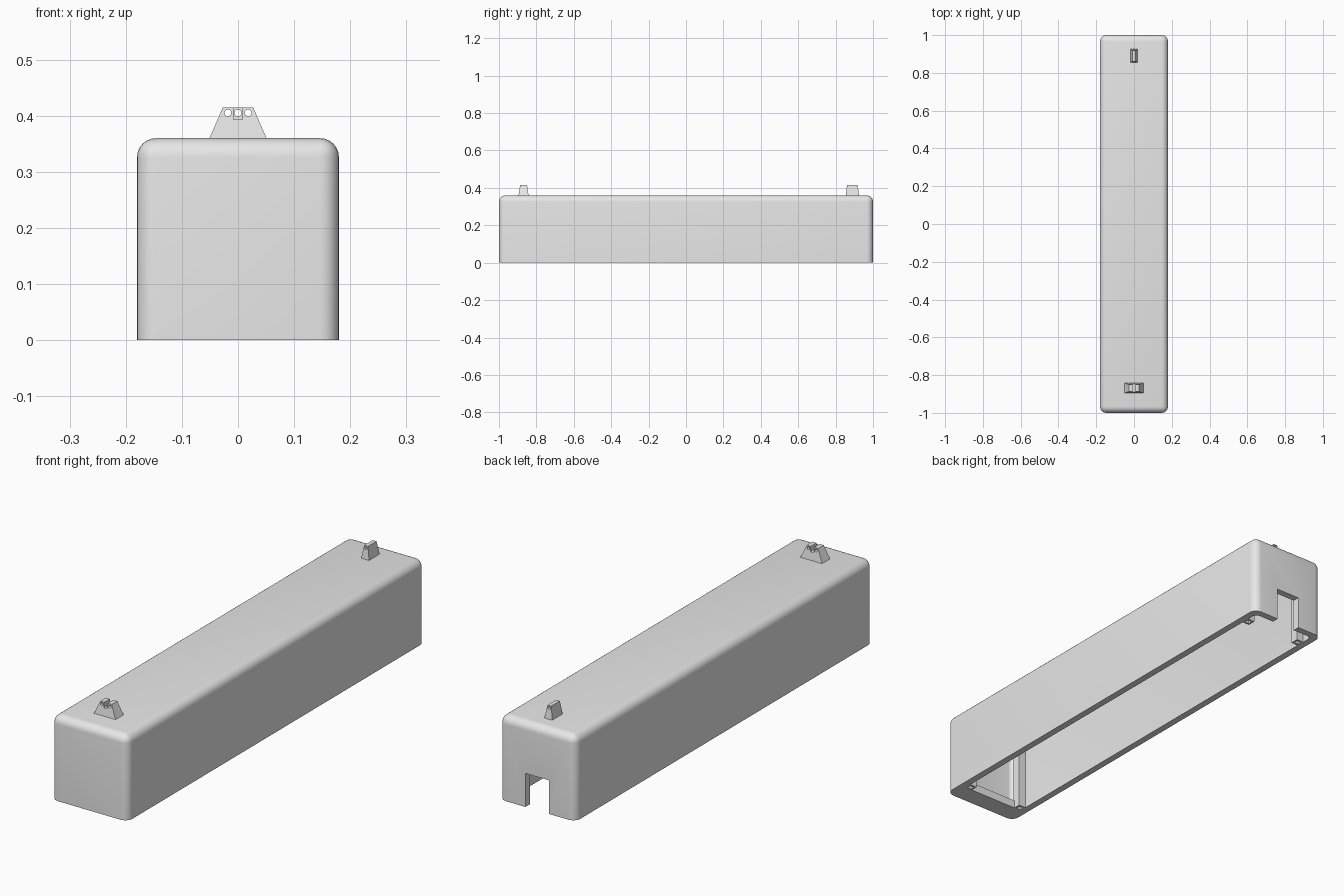
import bpy, bmesh, math

if "Cube" in bpy.data.objects:
    bpy.data.objects.remove(bpy.data.objects["Cube"])

grey = bpy.data.materials.new("plain_grey")
grey.diffuse_color = (0.8, 0.8, 0.8, 1)
grey.use_nodes = True
grey.node_tree.nodes["Principled BSDF"].inputs["Base Color"].default_value = grey.diffuse_color


def finish(bm, name):
    bmesh.ops.recalc_face_normals(bm, faces=bm.faces)
    me = bpy.data.meshes.new(name)
    bm.to_mesh(me)
    bm.free()
    me.materials.append(grey)
    ob = bpy.data.objects.new(name, me)
    bpy.context.collection.objects.link(ob)
    return ob


def block(name, x, y, z, top_x=None, top_y=None, round_r=0):
    """Box from (min, max) ranges, optional tapered top, rounding all but the bottom rim."""
    bm = bmesh.new()
    bmesh.ops.create_cube(bm, size=1)
    for v in bm.verts:
        up = v.co.z > 0
        rx = top_x if up and top_x else x
        ry = top_y if up and top_y else y
        v.co = (rx[v.co.x > 0], ry[v.co.y > 0], z[up])
    if round_r:
        edges = [e for e in bm.edges if max(v.co.z for v in e.verts) > z[0] + 1e-4]
        bmesh.ops.bevel(bm, geom=edges, offset=round_r, segments=6, profile=0.5, affect='EDGES')
    return finish(bm, name)


def rod(x, y, z, r, depth):
    """Cylinder along y, used for drilling."""
    bm = bmesh.new()
    bmesh.ops.create_cone(bm, cap_ends=True, segments=24, radius1=r, radius2=r, depth=depth)
    for v in bm.verts:
        v.co = (x + v.co.x, y + v.co.z, z + v.co.y)
    return finish(bm, "drill")


def cut(ob, cutter):
    mod = ob.modifiers.new("cut", 'BOOLEAN')
    mod.operation = 'DIFFERENCE'
    mod.solver = 'EXACT'
    mod.object = cutter
    bpy.ops.object.select_all(action='DESELECT')
    bpy.context.view_layer.objects.active = ob
    ob.select_set(True)
    bpy.ops.object.modifier_apply(modifier=mod.name)
    bpy.data.objects.remove(cutter, do_unlink=True)


# Hollow rounded cover, open underneath, with a doorway in the back wall
shell = block("cover_shell", (-0.18, 0.18), (-1, 1), (0, 0.36), round_r=0.034)
cut(shell, block("cavity", (-0.15, 0.15), (-0.97, 0.97), (-0.05, 0.33), round_r=0.02))
cut(shell, block("doorway", (-0.056, 0.056), (0.9, 1.1), (-0.05, 0.143)))
bpy.ops.object.shade_smooth_by_angle(angle=math.radians(30))

# Ledge along the inside of the front wall
block("front_ledge", (-0.15, 0.15), (-0.97, -0.915), (0, 0.035))

# Corner posts with square sockets
for sx in (-1, 1):
    for sy in (-1, 1):
        cx, cy = sx * 0.134, sy * 0.902
        post = block("corner_post", (cx - 0.018, cx + 0.018), (cy - 0.018, cy + 0.018), (0, 0.335))
        cut(post, block("socket", (cx - 0.01, cx + 0.01), (cy - 0.01, cy + 0.01), (-0.05, 0.06)))

# Wide front bracket: tapered, slotted in the middle, two drilled holes
wide = block("front_bracket", (-0.053, 0.053), (-0.896, -0.841), (0.355, 0.415),
             (-0.027, 0.027), (-0.887, -0.85))
cut(wide, block("slot", (-0.008, 0.008), (-0.95, -0.8), (0.393, 0.45)))
for x in (-0.018, 0.018):
    cut(wide, rod(x, -0.868, 0.405, 0.006, 0.2))

# Narrow rear bracket with one drilled hole
narrow = block("rear_bracket", (-0.019, 0.019), (0.854, 0.926), (0.355, 0.415),
               (-0.009, 0.009), (0.861, 0.918))
cut(narrow, rod(0, 0.89, 0.405, 0.006, 0.2))
